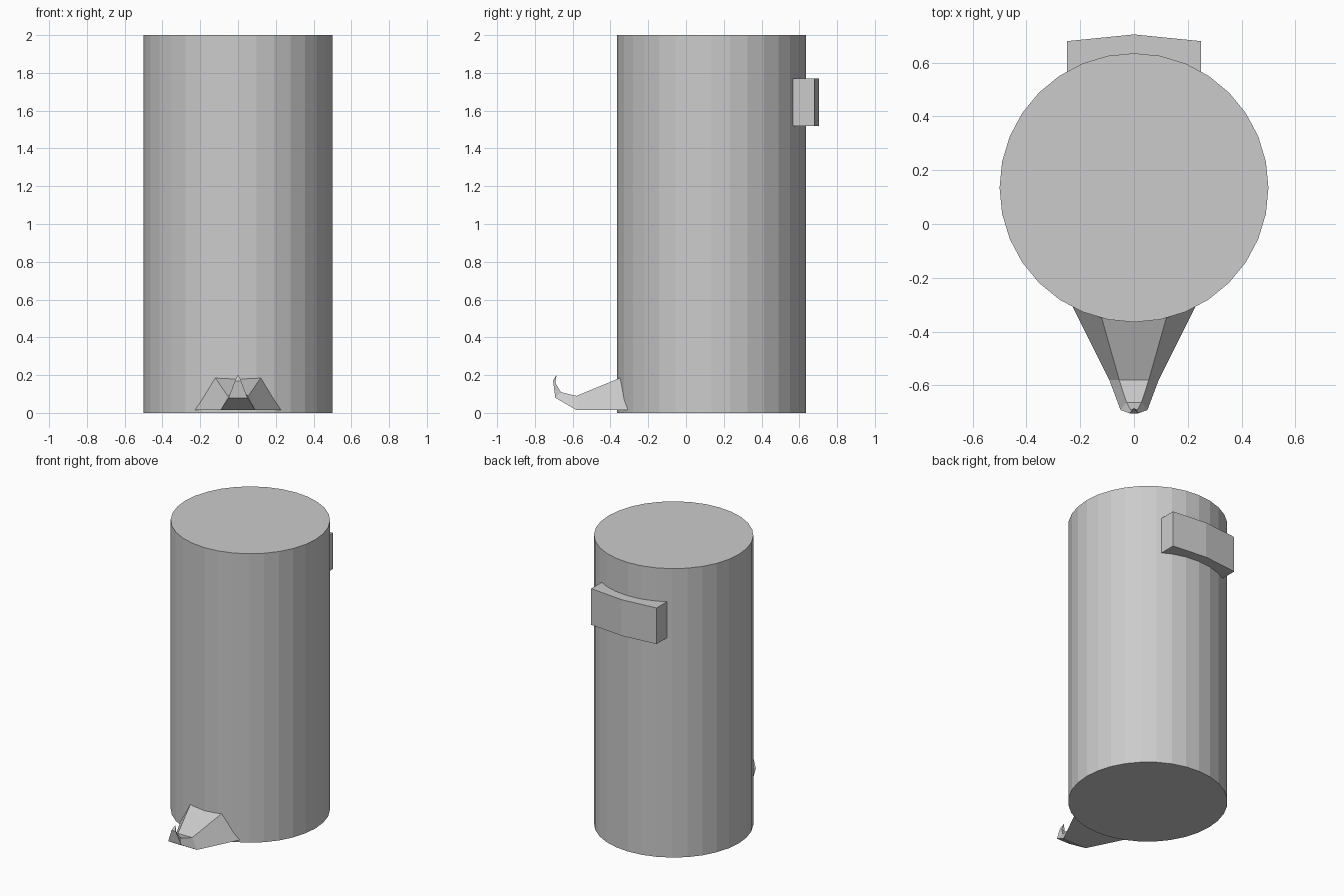
import bpy, bmesh

if "Cube" in bpy.data.objects:
    bpy.data.objects.remove(bpy.data.objects["Cube"])

def loft(name, sections):
    """Skin equal-length vertex loops and cap both ends."""
    bm = bmesh.new()
    rings = [[bm.verts.new(p) for p in s] for s in sections]
    n = len(rings[0])
    for a, b in zip(rings, rings[1:]):
        for i in range(n):
            j = (i + 1) % n
            bm.faces.new((a[i], a[j], b[j], b[i]))
    bm.faces.new(rings[0])
    bm.faces.new(rings[-1][::-1])
    bmesh.ops.remove_doubles(bm, verts=bm.verts, dist=0.0005)
    bmesh.ops.recalc_face_normals(bm, faces=bm.faces)
    me = bpy.data.meshes.new(name)
    bm.to_mesh(me)
    bm.free()
    ob = bpy.data.objects.new(name, me)
    bpy.context.collection.objects.link(ob)
    return ob

# Main cylinder
bpy.ops.mesh.primitive_cylinder_add(vertices=32, radius=0.5, depth=2, location=(0, 0.135, 1))
bpy.context.object.name = "body"

# Raised bar on the back, slightly bent outwards
bar = [(-0.25, 0.566), (0.25, 0.566), (0.25, 0.68), (0, 0.705), (-0.25, 0.68)]
loft("back_bar", [[(x, y, z) for x, y in bar] for z in (1.52, 1.77)])

# Hooked foot: each row is lower (half width, y, z) then upper (half width, y, z)
rows = [
    ((0.228, -0.308, 0.015), (0.12, -0.35, 0.185)),
    ((0.092, -0.58, 0.015), (0.055, -0.58, 0.09)),
    ((0.05, -0.692, 0.08), (0.028, -0.663, 0.11)),
    ((0.016, -0.704, 0.17), (0.012, -0.692, 0.16)),
    ((0.001, -0.686, 0.20), (0.001, -0.685, 0.20)),
]
loft("front_hook", [[(-a, ay, az), (a, ay, az), (b, by, bz), (-b, by, bz)]
                    for (a, ay, az), (b, by, bz) in rows])
